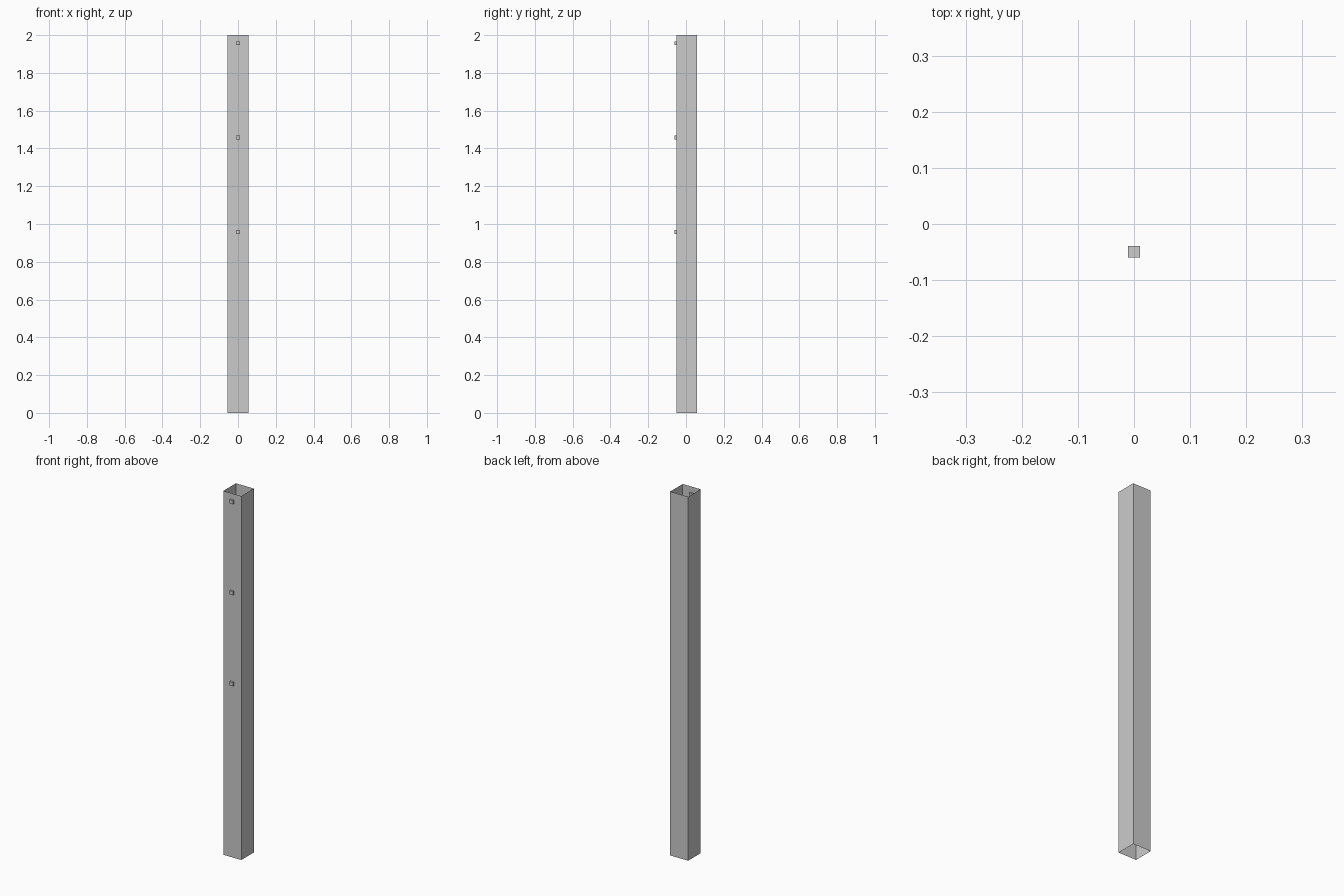
import bpy
import bmesh

if "Cube" in bpy.data.objects:
    bpy.data.objects.remove(bpy.data.objects["Cube"])

HALF = 0.0545      # half width of the tube
FRONT = -0.0495    # y of the tube's front wall
PEG = 0.0205       # peg size


def add_object(name, bm):
    mesh = bpy.data.meshes.new(name)
    bm.to_mesh(mesh)
    bm.free()
    obj = bpy.data.objects.new(name, mesh)
    bpy.context.collection.objects.link(obj)
    return obj


# Square post: thin sheet walls, open at both ends
bm = bmesh.new()
bmesh.ops.create_cube(bm, size=1)
caps = [f for f in bm.faces if abs(f.normal.z) > 0.5]
bmesh.ops.delete(bm, geom=caps, context='FACES_ONLY')
bmesh.ops.scale(bm, vec=(2 * HALF, 2 * HALF, 2), verts=bm.verts)
bmesh.ops.translate(bm, vec=(0, FRONT + HALF, 1), verts=bm.verts)
add_object("post", bm)

# Small square pegs set into the front wall
for i in range(3):
    bm = bmesh.new()
    bmesh.ops.create_cube(bm, size=PEG)
    bmesh.ops.translate(bm, vec=(0, FRONT, 0.957 + 0.5 * i), verts=bm.verts)
    add_object(f"peg_{i + 1}", bm)
